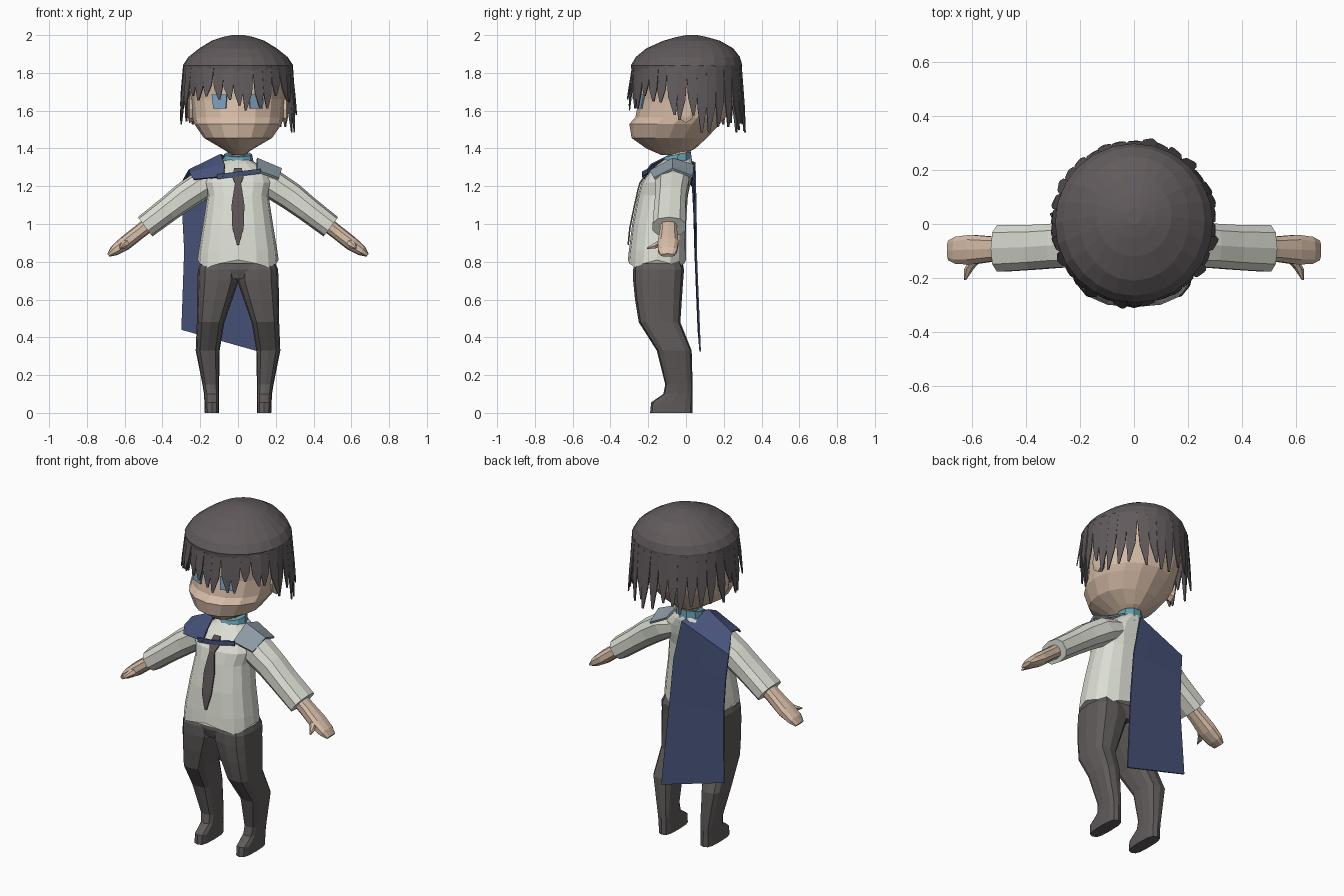
import bpy, bmesh, math, random
from mathutils import Vector as V

if "Cube" in bpy.data.objects:
    bpy.data.objects.remove(bpy.data.objects["Cube"])

random.seed(7)


def material(name, rgb):
    m = bpy.data.materials.new(name)
    m.diffuse_color = (*rgb, 1)
    m.use_nodes = True
    m.node_tree.nodes["Principled BSDF"].inputs["Base Color"].default_value = m.diffuse_color
    return m


HAIR = material("dark_hair", (0.12, 0.103, 0.107))
SKIN = material("skin", (0.68, 0.51, 0.39))
SHIRT = material("off_white", (0.71, 0.73, 0.655))
PANTS = material("dark_trousers", (0.118, 0.105, 0.105))
NAVY = material("navy", (0.062, 0.085, 0.19))
TEAL = material("teal", (0.13, 0.35, 0.43))
STEEL = material("grey_blue", (0.27, 0.33, 0.38))
TIE = material("brown_grey", (0.11, 0.088, 0.088))
EYE = material("eye_blue", (0.19, 0.33, 0.47))


def add(name, bm, mat, thick=0):
    if not thick:
        bmesh.ops.recalc_face_normals(bm, faces=bm.faces)
    me = bpy.data.meshes.new(name)
    bm.to_mesh(me)
    bm.free()
    me.materials.append(mat)
    ob = bpy.data.objects.new(name, me)
    bpy.context.collection.objects.link(ob)
    if thick:
        mod = ob.modifiers.new("thickness", 'SOLIDIFY')
        mod.thickness = thick
        mod.offset = 0
    return ob


def ring(c, u, v, n, p):
    """Superellipse loop round c with half axes u and v."""
    def f(t):
        return math.copysign(abs(t) ** p, t) if abs(t) > 1e-6 else 0
    angles = [2 * math.pi * i / n for i in range(n)]
    return [V(c) + V(u) * f(math.cos(a)) + V(v) * f(math.sin(a)) for a in angles]


def flat(rows, n, p=1.0):
    """Horizontal loops from rows of (z, x0, x1, y front, y back)."""
    return [ring(((a + b) / 2, (f + k) / 2, z), ((b - a) / 2, 0, 0),
                 (0, (k - f) / 2, 0), n, p) for z, a, b, f, k in rows]


def centred(rows, n, p=1.0):
    return flat([(z, -w, w, f, k) for z, w, f, k in rows], n, p)


def loft(name, rings, mat):
    bm = bmesh.new()
    vs = [[bm.verts.new(q) for q in r] for r in rings]
    n = len(vs[0])
    for a, b in zip(vs, vs[1:]):
        for i in range(n):
            j = (i + 1) % n
            bm.faces.new((a[i], a[j], b[j], b[i]))
    bm.faces.new(vs[0])
    bm.faces.new(vs[-1])
    return add(name, bm, mat)


def sheet(name, rows, mat, cols=1, thick=0.008):
    """Thin cloth through rows of (left point, right point)."""
    bm = bmesh.new()
    vs = [[bm.verts.new(V(l).lerp(V(r), i / cols)) for i in range(cols + 1)]
          for l, r in rows]
    for a, b in zip(vs, vs[1:]):
        for i in range(cols):
            bm.faces.new((a[i], a[i + 1], b[i + 1], b[i]))
    return add(name, bm, mat, thick)


# Head with a forward muzzle and narrow chin, and the neck
loft("head", centred([(1.365, .03, -.13, -.02), (1.40, .085, -.21, .05),
                      (1.455, .18, -.288, .11), (1.53, .232, -.30, .18),
                      (1.565, .24, -.268, .21), (1.66, .25, -.25, .25),
                      (1.76, .262, -.255, .27), (1.84, .255, -.25, .265),
                      (1.90, .19, -.18, .20)], 16), SKIN)
loft("neck", centred([(1.28, .05, -.09, .01), (1.44, .05, -.09, .03)], 8), SKIN)

# Hair cap
loft("hair_cap", centred([(1.81, .288, -.288, .295), (1.84, .292, -.292, .298),
                          (1.885, .262, -.265, .285), (1.93, .205, -.21, .25),
                          (1.97, .14, -.12, .18), (1.99, .08, -.05, .11),
                          (2.0, .03, 0, .06)], 24), HAIR)

# Ragged pointed strands hanging round the cap
bm = bmesh.new()
COUNT = 34
for i in range(COUNT):
    a = 2 * math.pi * (i + 0.5) / COUNT
    s, c = math.sin(a), math.cos(a)
    if s < -0.5:
        tip = random.uniform(1.60, 1.69)
    elif s < 0.1:
        tip = random.uniform(1.53, 1.66)
    else:
        tip = random.uniform(1.48, 1.56)
    flare = random.uniform(.005, .025)
    slant = random.uniform(-.08, .08)
    half = math.pi / COUNT

    def at(ang, r, z):
        return bm.verts.new((r * math.cos(ang), r * math.sin(ang) + .005, z))
    mid = 1.82 + (tip - 1.82) * 0.6
    rows = [(1.84, 1.15, .288, 0), (mid, .9, .295 + flare / 2, slant * .4),
            (tip, .18, .293 + flare, slant)]
    vs = [(at(a - half * w + d, r, z), at(a + half * w + d, r, z))
          for z, w, r, d in rows]
    for p, q in zip(vs, vs[1:]):
        bm.faces.new((p[0], p[1], q[1], q[0]))
add("hair_strands", bm, HAIR, .006)

# Shirt body with a scalloped hem
rings = centred([(.79, .215, -.308, 0), (.86, .208, -.302, 0), (1.0, .185, -.285, 0),
                 (1.15, .162, -.255, .01), (1.22, .18, -.235, .025),
                 (1.28, .16, -.19, .033), (1.32, .10, -.145, .035),
                 (1.345, .06, -.11, .03)], 16, .8)
for i, q in enumerate(rings[0]):
    q.z += .02 * math.cos(4 * 2 * math.pi * i / 16)
loft("shirt_body", rings, SHIRT)

# Collar, higher at the back
rings = centred([(1.30, .088, -.14, .037), (1.37, .074, -.115, .03)], 10)
for q in rings[1]:
    q.z += .2 * (q.y + .04)
loft("collar", rings, TEAL)

# Trousers top
loft("trousers_waist", centred([(.71, .15, -.262, -.025), (.76, .205, -.277, -.012),
                                (.82, .19, -.27, -.02)], 12, .75), PANTS)


def limb(name, rows, s, mat, n=10, p=.8):
    """Arm part: rows of (x, z, half height, y front, y back), sloping down."""
    up = V((.6 * s, 0, .8))
    loft(name, [ring((x * s, (f + k) / 2, z), up * h, (0, (k - f) / 2, 0), n, p)
                for x, z, h, f, k in rows], mat)


for side, s in (("left", 1), ("right", -1)):
    # Leg and foot
    rings = flat([(.81, .03, .19, -.265, -.03), (.76, .0, .212, -.28, -.01),
                  (.70, -.004, .215, -.28, -.015),
                  (.60, .03, .217, -.27, -.022), (.48, .072, .218, -.25, -.03),
                  (.33, .097, .224, -.155, .03), (.15, .10, .188, -.11, .035),
                  (.10, .10, .18, -.12, .035), (.055, .10, .178, -.185, .035),
                  (0, .10, .176, -.19, .035)], 12, .65)
    for r in rings:
        for q in r:
            q.x *= s
    loft(side + "_leg", rings, PANTS)
    # Sleeve and hand
    limb(side + "_sleeve", [(.08, 1.25, .06, -.15, .02), (.18, 1.212, .078, -.165, .02),
                            (.28, 1.147, .075, -.165, .005), (.37, 1.078, .068, -.172, 0),
                            (.492, .985, .064, -.18, 0)], s, SHIRT)
    limb(side + "_hand", [(.45, 1.015, .04, -.14, -.045), (.52, .96, .038, -.14, -.045),
                          (.60, .897, .038, -.152, -.038), (.655, .858, .028, -.15, -.045),
                          (.686, .835, .01, -.135, -.06)], s, SKIN)
    loft(side + "_thumb", [ring((x * s, y, z), (r, 0, 0), (0, 0, r), 6, 1) for x, y, z, r in
                           ((.575, -.12, .91, .025), (.61, -.165, .885, .018),
                            (.625, -.207, .872, .004))], SKIN)
    # Ear
    loft(side + "_ear", [ring((x * s, .0, 1.61), (0, d, 0), (0, 0, h), 8, 1)
                         for x, d, h in ((.22, .03, .06), (.258, .045, .075),
                                         (.264, .03, .05))], SKIN)
    # Eye
    sheet(side + "_eye", [((.058 * s, -.252, 1.685), (.138 * s, -.221, 1.685)),
                          ((.064 * s, -.263, 1.612), (.130 * s, -.235, 1.612))], EYE)

# Necktie following the shirt front
sheet("necktie", [((-w, y, z), (w, y, z)) for z, w, y in
                  ((1.295, .02, -.195), (1.25, .03, -.222), (1.215, .016, -.244),
                   (1.18, .022, -.254), (1.10, .034, -.272), (.98, .03, -.297),
                   (.89, .006, -.306))], TIE)

# Half cape over the right shoulder
sheet("cape", [((-.235, -.18, 1.235), (-.075, -.228, 1.25)),
               ((-.255, -.14, 1.27), (-.07, -.185, 1.315)),
               ((-.26, -.06, 1.285), (-.09, -.08, 1.368)),
               ((-.31, .035, 1.20), (-.005, .047, 1.325)),
               ((-.295, .043, 1.05), (.045, .052, 1.09)),
               ((-.285, .048, .86), (.07, .055, .82)),
               ((-.30, .065, .44), (.11, .075, .325))], NAVY, 4)

# Chest strap and left shoulder pad
sheet("chest_strap", [((x, y, z + .013), (x, y, z - .013)) for x, y, z in
                      ((-.11, -.222, 1.25), (0, -.23, 1.265), (.12, -.20, 1.28))], NAVY)
sheet("shoulder_pad", [((.10, -.19, 1.28), (.215, -.168, 1.24)),
                       ((.10, -.07, 1.345), (.23, -.07, 1.29)),
                       ((.10, .04, 1.31), (.215, .035, 1.25))], STEEL, 2, .012)
